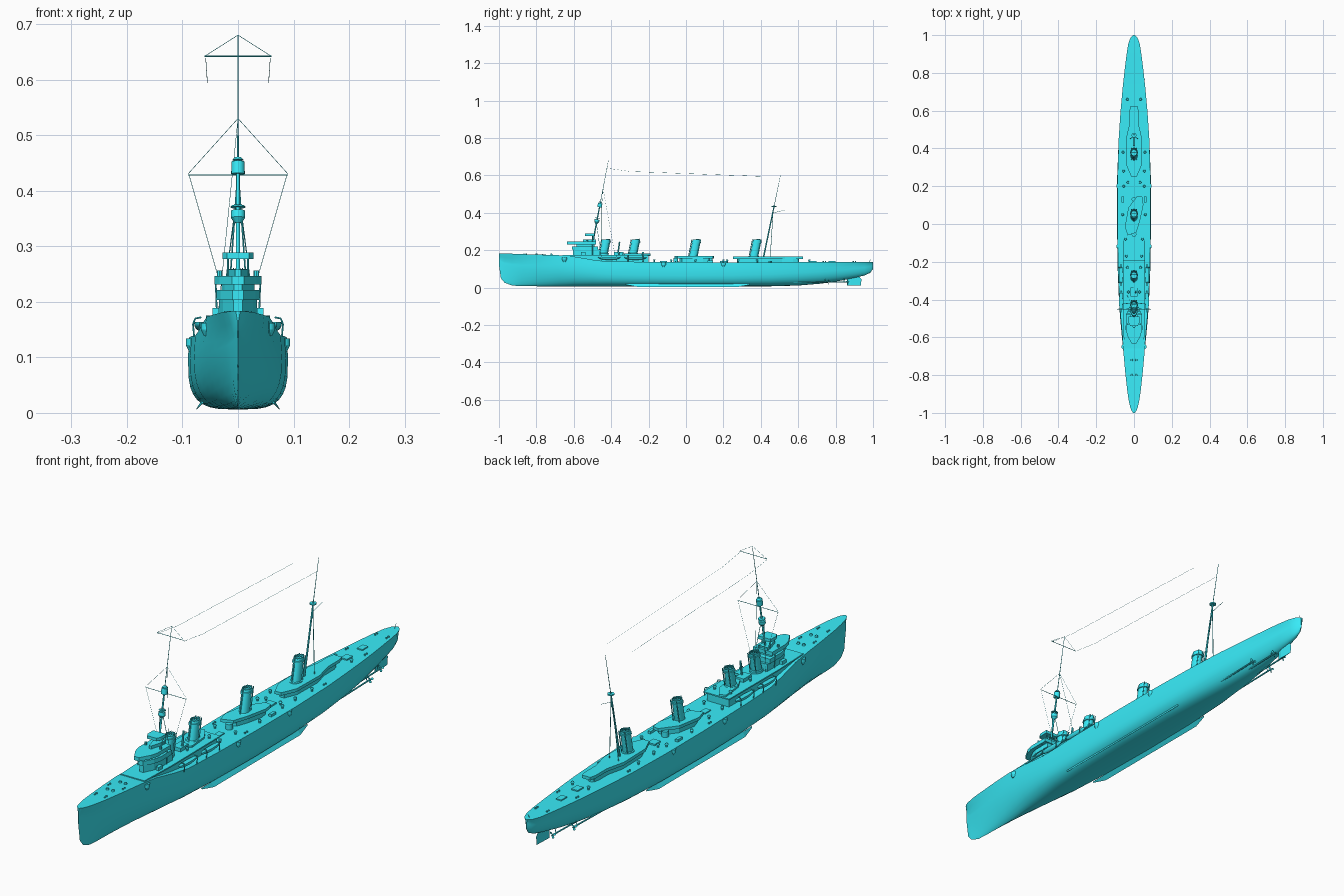
import bpy, bmesh, math
from mathutils import Vector

PAINT = bpy.data.materials.new("teal_paint")
PAINT.diffuse_color = (0.04, 0.84, 0.95, 1)

def make(name, bm, smooth=None):
    bmesh.ops.recalc_face_normals(bm, faces=bm.faces[:])
    me = bpy.data.meshes.new(name)
    bm.to_mesh(me)
    bm.free()
    me.materials.append(PAINT)
    ob = bpy.data.objects.new(name, me)
    bpy.context.collection.objects.link(ob)
    if smooth:
        bpy.ops.object.select_all(action='DESELECT')
        bpy.context.view_layer.objects.active = ob
        ob.select_set(True)
        bpy.ops.object.shade_smooth_by_angle(angle=math.radians(smooth))
    return ob

def loft(name, rings, smooth=None, closed=True, caps=True):
    bm = bmesh.new()
    vs = [[bm.verts.new(p) for p in r] for r in rings]
    n = len(vs[0])
    for a, b in zip(vs, vs[1:]):
        for i in range(n if closed else n - 1):
            j = (i + 1) % n
            bm.faces.new((a[i], a[j], b[j], b[i]))
    if caps:
        bm.faces.new(vs[0])
        bm.faces.new(vs[-1])
    return make(name, bm, smooth)

def rod(name, a, b, r, r2=None, n=8):
    a, b = Vector(a), Vector(b)
    q = (b - a).to_track_quat('Z', 'Y')
    ring = lambda c, rad: [c + q @ Vector((rad * math.cos(2 * math.pi * i / n), rad * math.sin(2 * math.pi * i / n), 0)) for i in range(n)]
    return loft(name, [ring(a, r), ring(b, r if r2 is None else r2)], 40 if n > 4 else None)

def wire(name, a, b):
    rod(name, a, b, 0.0005, n=4)

def prism(name, pts, z0, z1):
    return loft(name, [[(x, y, z) for x, y in pts] for z in (z0, z1)])

def sym(half):
    return half + [(-x, y) for x, y in reversed(half) if x > 0]

def box(name, x, y, z, sx, sy, sz):
    prism(name, [(x - sx, y - sy), (x + sx, y - sy), (x + sx, y + sy), (x - sx, y + sy)], z, z + sz)

# Hull stations: y, side half-width, deck half-width, keel z, deck z, section fullness
ST = [(-1, .001, .004, .12, .183, 1.2), (-.99, .003, .012, .05, .183, 1.2),
      (-.97, .007, .020, .026, .182, 1.2), (-.93, .016, .029, .011, .181, 1.3),
      (-.88, .025, .036, .008, .179, 1.4), (-.78, .042, .047, .007, .176, 1.6),
      (-.68, .055, .056, .006, .173, 1.9), (-.60, .064, .061, .006, .166, 2.2),
      (-.50, .073, .070, .006, .149, 2.5), (-.42, .079, .077, .006, .139, 2.8),
      (-.25, .086, .084, .006, .138, 3.2), (0, .09, .088, .006, .136, 3.4),
      (.25, .089, .087, .006, .135, 3.2), (.45, .081, .081, .007, .135, 2.8),
      (.60, .070, .071, .011, .136, 2.4), (.72, .058, .060, .021, .136, 2.2),
      (.82, .044, .049, .036, .137, 2.1), (.90, .033, .039, .052, .138, 2.0),
      (.955, .023, .030, .065, .138, 2.0), (.985, .013, .019, .079, .138, 2.0),
      (1, .002, .005, .10, .138, 2.0)]
rings = []
for y, b, d, zk, zd, n in ST:
    zm = zk + (zd - zk) * .72
    half = []
    for i in range(9):
        t = i / 8 * math.pi / 2
        half.append((b * math.sin(t) ** (2 / n), y, zk + (zm - zk) * (1 - max(0, math.cos(t)) ** (2 / n))))
    half += [((b + d) / 2, y, (zm + zd) / 2), (d, y, zd)]
    rings.append(half + [(-p[0], p[1], p[2]) for p in reversed(half[1:])])
loft("hull", rings, 35)

# Underwater fittings: bilge keels, shafts, propellers, rudder
for s in (-1, 1):
    loft("bilge_keel", [[(s * x, y, z) for x, z in ((.062, .018), (.066, .022), (w, h))]
                        for y, w, h in ((-.32, .066, .015), (-.26, .077, .004), (.28, .077, .004), (.34, .066, .015))])
    for px, py in ((.022, .86), (.045, .76)):
        rod("propeller_shaft", (s * px, py - .24, .026), (s * px, py, .031), .003)
        rod("shaft_bracket", (s * px, py - .015, .03), (s * px * .7, py - .015, .06), .002, n=4)
        rod("propeller_hub", (s * px, py, .031), (s * px, py + .015, .031), .004, .001)
        for i in range(3):
            a = i * math.tau / 3 + .5
            u, v = math.cos(a), math.sin(a)
            loft("propeller_blade", [[(s * px + u * r - v * w, py + .003 + w * .5, .031 + v * r + u * w),
                                      (s * px + u * r + v * w, py + .005 - w * .5, .031 + v * r - u * w)]
                                     for r, w in ((.002, .002), (.009, .005), (.015, .003))], closed=False, caps=False)
loft("rudder", [[(-.003, .86, z), (0, y0, z), (.003, .88, z), (0, y1, z)]
                for z, y0, y1 in ((.012, .862, .935), (.045, .862, .938), (.066, .875, .92))])

# Forecastle shelter deck running aft between the boats
prism("shelter_house", sym([(.050, -.66), (.052, -.5), (.048, -.2)]), .13, .170)
prism("shelter_deck", sym([(.052, -.66), (.058, -.5), (.056, -.19)]), .170, .175)

# Bridge, tier by tier
nose = lambda w, y0, y1: sym([(w * .25, y0), (w * .8, y0 + .04), (w, y0 + .07), (w, y1)])
prism("bridge_base", nose(.034, -.605, -.46), .175, .203)
prism("bridge_lower_tier", nose(.039, -.61, -.47), .203, .221)
prism("bridge_neck", nose(.030, -.585, -.49), .221, .231)
prism("bridge_upper_tier", nose(.042, -.635, -.48), .231, .246)
prism("bridge_house", nose(.020, -.55, -.49), .246, .258)
prism("bridge_top_platform", sym([(.02, -.54), (.028, -.525), (.028, -.49)]), .277, .289)
for s in (-1, 1):
    rod("bridge_post", (s * .018, -.5, .246), (s * .018, -.5, .278), .0015)
    rod("signal_lamp", (s * .033, -.53, .246), (s * .033, -.53, .256), .005)
    rod("bridge_wing_strut", (s * .038, -.5, .175), (s * .04, -.5, .232), .0015)

# Deckhouses amidships and aft, each with an overhanging platform
prism("funnel_two_house", [(-.036, -.20), (-.012, -.19), (.022, -.24), (.03, -.33), (.005, -.35), (-.026, -.29)], .17, .182)
mid = [(-.034, -.055), (.012, -.04), (.032, .02), (.050, .10), (.044, .14), (.018, .145), (-.03, .085), (-.048, -.01)]
prism("midships_house", [(x * .8, y * .8 + .01) for x, y in mid], .13, .158)
prism("midships_platform", [(x, y * 1.05 - .003) for x, y in mid], .156, .168)
aft = sym([(.014, .25), (.040, .31), (.043, .45), (.024, .53), (.024, .60), (.018, .625)])
prism("aft_house", [(x * .8, .42 + (y - .42) * .85) for x, y in aft], .13, .156)
prism("aft_platform", aft, .154, .166)
for y in (-.055, .13, .285, .59):
    rod("platform_pedestal", (0, y, .13), (0, y, .158), .013, n=12)

# Raked funnels with flared base, rim cap and open top
for y, z0 in ((-.442, .175), (-.284, .175), (.038, .160), (.362, .160)):
    prof = [(z0, 1.2), (z0 + .008, 1.15), (z0 + .010, .95), (.238, .92), (.239, 1.08),
            (.246, 1.08), (.247, .94), (.257, .92), (.257, .80), (.225, .80)]
    loft("funnel", [[(.019 * k * math.cos(a), y + (z - z0) * .2 + .024 * k * math.sin(a), z)
                     for a in [i * math.tau / 20 for i in range(20)]] for z, k in prof], 40)
    for x, dy in ((0, -.026), (.013, .021), (-.013, .021)):
        rod("steam_pipe", (x, y + dy, z0), (x, y + dy + (.257 - z0) * .2, .257), .002)
    for i in (-1, 0, 1):
        rod("funnel_grille", (i * .008, y - .003, .255), (i * .008, y + .037, .26), .0012, n=4)
    rod("funnel_grille", (-.017, y + .018, .258), (.017, y + .018, .258), .0012, n=4)

# Foremast with spotting tops, yards and stays
my = lambda z: -.51 + (z - .18) * .19
P = lambda x, z, dy=0: (x, my(z) + dy, z)
rod("foremast_lower", P(0, .175), P(0, .46), .0045, .003, 12)
rod("foremast_topmast", P(0, .45), P(0, .68), .0015, .0008)
rod("lower_top_skirt", P(0, .342), P(0, .351), .006, .013, 12)
rod("lower_top", P(0, .351), P(0, .364), .013, .013, 12)
rod("lower_top_roof", P(0, .370), P(0, .373), .014, .012, 12)
rod("control_top", P(0, .430), P(0, .452), .012, .012, 12)
rod("control_top_roof", P(0, .455), P(0, .46), .010, .006, 12)
rod("main_yard", P(-.09, .428, .012), P(.09, .428, .012), .001)
rod("aerial_yard", P(-.06, .642), P(.06, .642), .001)
for s in (-1, 1):
    wire("yard_lift", P(s * .09, .43, .012), P(0, .53))
    wire("aerial_yard_lift", P(s * .06, .642), P(0, .68))
    wire("halyard", P(s * .088, .428, .012), (s * .036, -.45, .246))
    wire("aerial", (s * .058, -.42, .638), (s * .057, -.3, .621))
    wire("aerial", (s * .057, -.3, .621), (s * .055, .42, .594))
    rod("foremast_leg", P(s * .008, .345), (s * .03, -.455, .175), .001)
wire("backstay", P(0, .53), (-.036, -.38, .175))

# Mainmast with platform and gaff
rod("mainmast_lower", (0, .413, .155), (0, .472, .44), .004, .003)
rod("mainmast_upper", (0, .47, .43), (0, .505, .6), .0014, .0008)
rod("mainmast_platform", (0, .47, .43), (0, .47, .435), .013, n=12)
rod("gaff", (0, .468, .40), (0, .53, .415), .0008)
for s in (-1, 1):
    rod("mainmast_leg", (s * .002, .466, .41), (s * .02, .45, .16), .0014)

# Boats in davits
for s in (-1, 1):
    for y in (-.41, -.27):
        bm = bmesh.new()
        bmesh.ops.create_uvsphere(bm, u_segments=16, v_segments=10, radius=1)
        cut = bmesh.ops.bisect_plane(bm, geom=bm.verts[:] + bm.edges[:] + bm.faces[:], plane_co=(0, 0, .1), plane_no=(0, 0, 1), clear_outer=True)
        bmesh.ops.contextual_create(bm, geom=[e for e in cut['geom_cut'] if isinstance(e, bmesh.types.BMEdge)])
        for v in bm.verts:
            v.co = (v.co.x * .010 + s * .069, v.co.y * .06 + y, v.co.z * .014 + .162)
        make("ship_boat", bm, 50)
        for dy in (-.04, .04):
            path = [(s * x, y + dy, z) for x, z in ((.079, .137), (.081, .160), (.077, .170), (.066, .172))]
            for a, b in zip(path, path[1:]):
                rod("davit", a, b, .0018, n=6)

# Gun sponsons on the hull sides
for s in (-1, 1):
    for y, x, z in ((.20, .080, .122), (-.12, .080, .122), (-.65, .053, .150)):
        rod("sponson_skirt", (s * x, y, z - .012), (s * x, y, z), .008, .014, 12)
        rod("sponson", (s * x, y, z), (s * x, y, z + .012), .014, n=12)

# Small deck fittings: vents, bollards, hatches, capstans
for s in (-1, 1):
    for x, y, z in ((.04, -.17, .137), (.045, -.08, .136), (.06, .05, .135), (.055, .2, .135), (.032, .22, .135),
                    (.055, .28, .135), (.058, .38, .135), (.035, .66, .136), (.03, -.36, .175), (.035, -.23, .175)):
        rod("vent_trunk", (s * x, y, z), (s * x, y, z + .010), .004)
        rod("vent_cap", (s * x, y, z + .010), (s * x, y, z + .014), .007, .005, 10)
    for x, y, z in ((.022, -.86, .177), (.032, -.76, .174), (.07, -.05, .136), (.065, .45, .135), (.042, .74, .136), (.025, .9, .137)):
        for d in (-.006, .006):
            rod("bollard", (s * x, y + d, z), (s * x, y + d, z + .006), .003)
    for y, z in ((-.80, .175), (-.72, .173)):
        rod("capstan", (s * .012, y, z), (s * .012, y, z + .008), .006, .005, 10)
    box("ready_locker", s * .04, -.55, .175, .006, .012, .014)
    box("midships_locker", s * .06, .13, .135, .006, .015, .01)
for y, x in ((-.12, .012), (.2, .016), (.68, .014), (.78, .012)):
    box("hatch", 0, y, .135, x, .018, .006)
rod("galley_pipe", (.01, -.365, .175), (.01, -.355, .245), .004)
box("shelter_deck_house", 0, -.36, .175, .018, .025, .014)
rod("ensign_staff", (0, .98, .138), (0, .99, .155), .0008, n=5)
